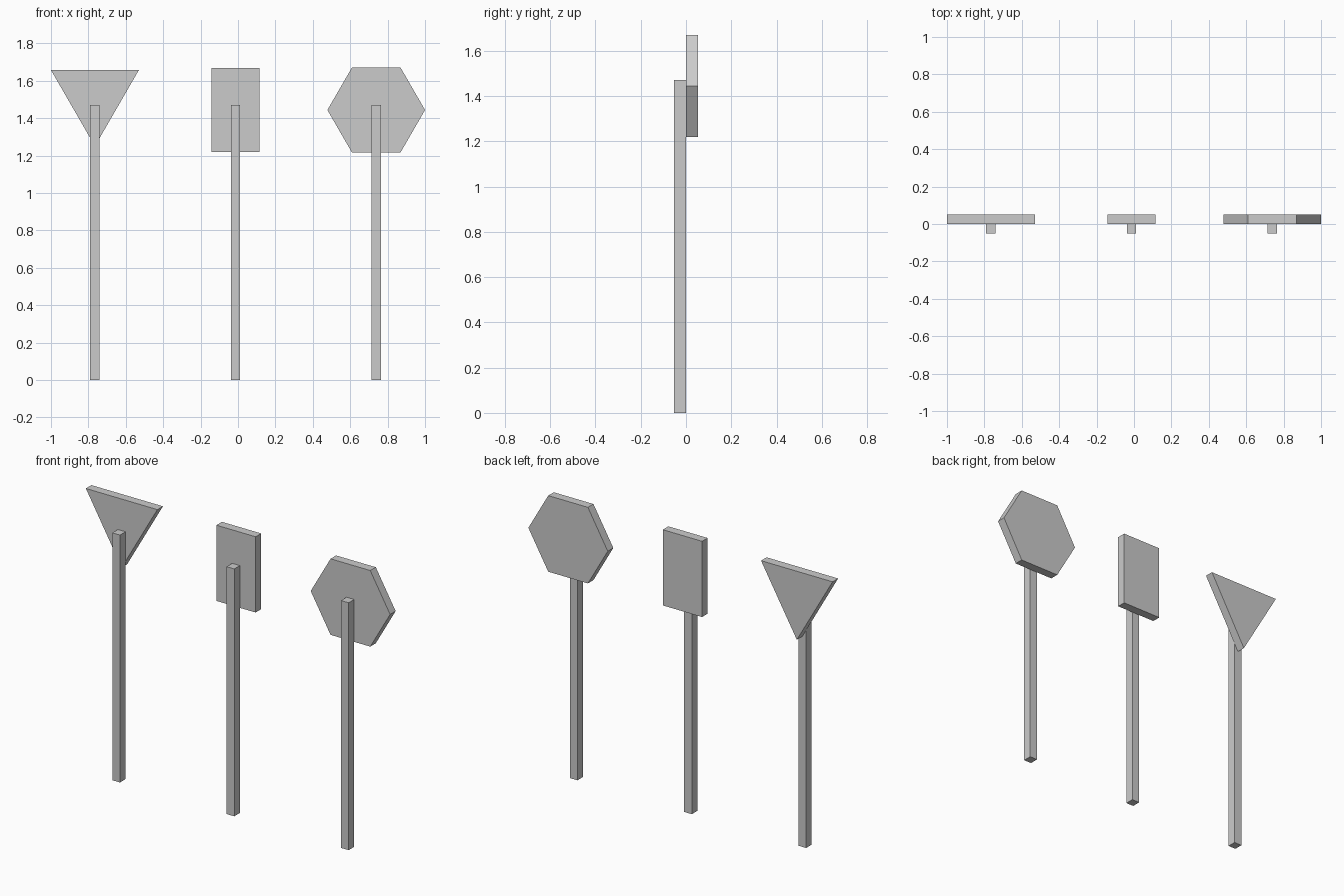
import bpy, bmesh
from math import sin, cos, pi

if "Cube" in bpy.data.objects:
    bpy.data.objects.remove(bpy.data.objects["Cube"])

DEPTH = 0.052          # thickness of each plate and post
POST_W, POST_H = 0.05, 1.47


def prism(name, points, x, y0, y1):
    """Extrude an x/z outline from y0 to y1, placed at x."""
    bm = bmesh.new()
    face = bm.faces.new([bm.verts.new((px, y0, pz)) for px, pz in points])
    ext = bmesh.ops.extrude_face_region(bm, geom=[face])
    verts = [v for v in ext["geom"] if isinstance(v, bmesh.types.BMVert)]
    bmesh.ops.translate(bm, verts=verts, vec=(0, y1 - y0, 0))
    bmesh.ops.recalc_face_normals(bm, faces=bm.faces)
    mesh = bpy.data.meshes.new(name)
    bm.to_mesh(mesh)
    bm.free()
    obj = bpy.data.objects.new(name, mesh)
    obj.location.x = x
    bpy.context.collection.objects.link(obj)


def rect(w, z0, z1):
    return [(-w / 2, z0), (w / 2, z0), (w / 2, z1), (-w / 2, z1)]


def polygon(n, r, z, start):
    angles = [start + 2 * pi * i / n for i in range(n)]
    return [(r * cos(a), z + r * sin(a)) for a in angles]


# Sign plates: name, x position, outline
signs = [
    ("triangle", -0.765, polygon(3, 0.2714, 1.522, -pi / 2)),
    ("rectangle", -0.013, rect(0.258, 1.219, 1.669)),
    ("hexagon", 0.739, polygon(6, 0.261, 1.444, 0)),
]

# Each sign has a plate behind and a square post in front
for name, x, outline in signs:
    prism(name + "_plate", outline, x, 0, DEPTH)
    prism(name + "_post", rect(POST_W, 0, POST_H), x, -DEPTH, 0)
